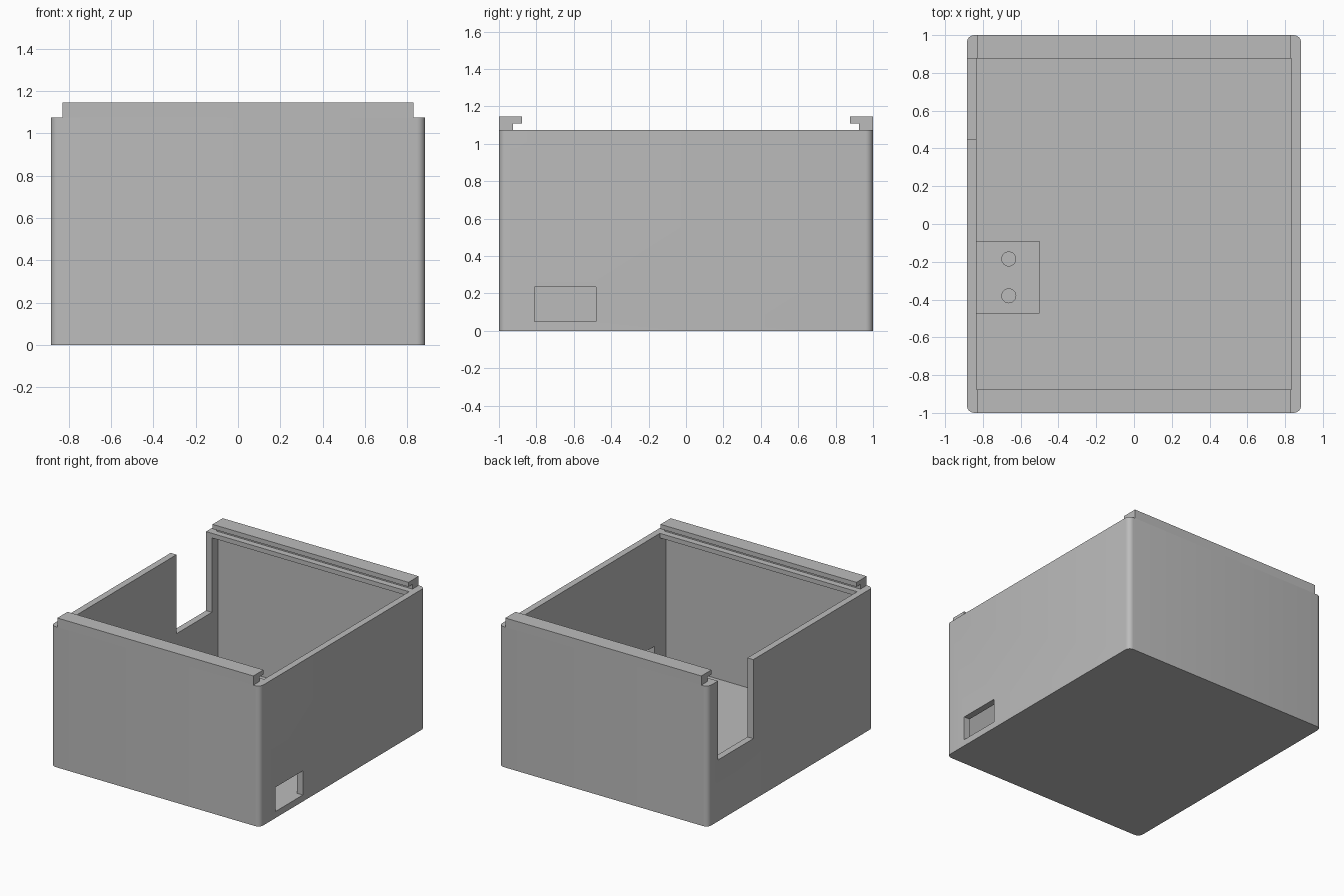
import bpy
import bmesh
from mathutils import Matrix, Vector

if "Cube" in bpy.data.objects:
    bpy.data.objects.remove(bpy.data.objects["Cube"], do_unlink=True)

# Overall sizes
HALF_X, HALF_Y = 0.885, 1.0
WALL_TOP, RAIL_TOP, STEP = 1.075, 1.145, 0.035
FLOOR, WALL = 0.05, 0.05
LIP_Y, STEM_Y = 0.877, 0.925
IN_X, IN_Y = HALF_X - WALL, HALF_Y - WALL

grey = bpy.data.materials.new("plain grey")
grey.use_nodes = True
colour = (0.5, 0.5, 0.5, 1)
grey.diffuse_color = colour
grey.node_tree.nodes["Principled BSDF"].inputs["Base Color"].default_value = colour


def finish(name, bm):
    bmesh.ops.recalc_face_normals(bm, faces=bm.faces)
    mesh = bpy.data.meshes.new(name)
    bm.to_mesh(mesh)
    bm.free()
    mesh.materials.append(grey)
    obj = bpy.data.objects.new(name, mesh)
    bpy.context.collection.objects.link(obj)
    return obj


def box(name, low, high, corner=0):
    """Box between two corners, optionally with rounded upright edges."""
    low, high = Vector(low), Vector(high)
    bm = bmesh.new()
    place = Matrix.Translation((low + high) / 2) @ Matrix.Diagonal((*(high - low), 1))
    bmesh.ops.create_cube(bm, size=1, matrix=place)
    if corner:
        upright = [e for e in bm.edges
                   if abs(e.verts[0].co.z - e.verts[1].co.z) > 0.1]
        bmesh.ops.bevel(bm, geom=upright, offset=corner, segments=6,
                        profile=0.5, affect='EDGES')
    return finish(name, bm)


def prism(name, outline, half_x):
    """Extrude a (y, z) outline across x."""
    bm = bmesh.new()
    face = bm.faces.new([bm.verts.new((-half_x, y, z)) for y, z in outline])
    made = bmesh.ops.extrude_face_region(bm, geom=[face])["geom"]
    bmesh.ops.translate(bm, vec=(2 * half_x, 0, 0),
                        verts=[v for v in made if isinstance(v, bmesh.types.BMVert)])
    return finish(name, bm)


def peg(name, x, y, low, high, radius):
    bm = bmesh.new()
    bmesh.ops.create_cone(bm, cap_ends=True, segments=32, radius1=radius,
                          radius2=radius, depth=high - low,
                          matrix=Matrix.Translation((x, y, (low + high) / 2)))
    return finish(name, bm)


def cut(target, cutter):
    cutter.hide_render = True
    mod = target.modifiers.new("cut", 'BOOLEAN')
    mod.operation, mod.solver, mod.object = 'DIFFERENCE', 'EXACT', cutter
    bpy.context.view_layer.objects.active = target
    bpy.ops.object.modifier_apply(modifier=mod.name)
    bpy.data.objects.remove(cutter, do_unlink=True)


def smooth(obj):
    bpy.ops.object.select_all(action='DESELECT')
    obj.select_set(True)
    bpy.context.view_layer.objects.active = obj
    bpy.ops.object.shade_smooth_by_angle()


# Case body, hollowed so that a lip remains along the front and back
body = box("case_body", (-HALF_X, -HALF_Y, 0), (HALF_X, HALF_Y, WALL_TOP), 0.04)
lip_z = WALL_TOP - STEP
half = [(IN_Y, FLOOR), (IN_Y, lip_z), (LIP_Y, lip_z), (LIP_Y, 1.3)]
cut(body, prism("cavity", half + [(-y, z) for y, z in reversed(half)], IN_X))

# Open slot in the right wall and a socket window in the left wall
cut(body, box("slot", (-1, 0.45, 0.47), (-0.8, LIP_Y, 1.3)))
cut(body, box("window", (0.8, -0.81, FLOOR), (1, -0.48, 0.235)))
smooth(body)

# Overhanging lid rails at front and back
groove_z = WALL_TOP + STEP
rail = [(HALF_Y, WALL_TOP), (STEM_Y, WALL_TOP), (STEM_Y, groove_z),
        (LIP_Y, groove_z), (LIP_Y, RAIL_TOP), (HALF_Y, RAIL_TOP)]
for name, side in (("front_rail", -1), ("back_rail", 1)):
    prism(name, [(side * y, z) for y, z in rail], 0.83)

# Inner mounting block with two screw holes
block = box("mounting_block", (-IN_X, -0.475, FLOOR), (-0.5, -0.09, 0.25))
for y in (-0.38, -0.185):
    cut(block, peg("screw_hole", -0.663, y, 0.07, 0.4, 0.037))
smooth(block)
